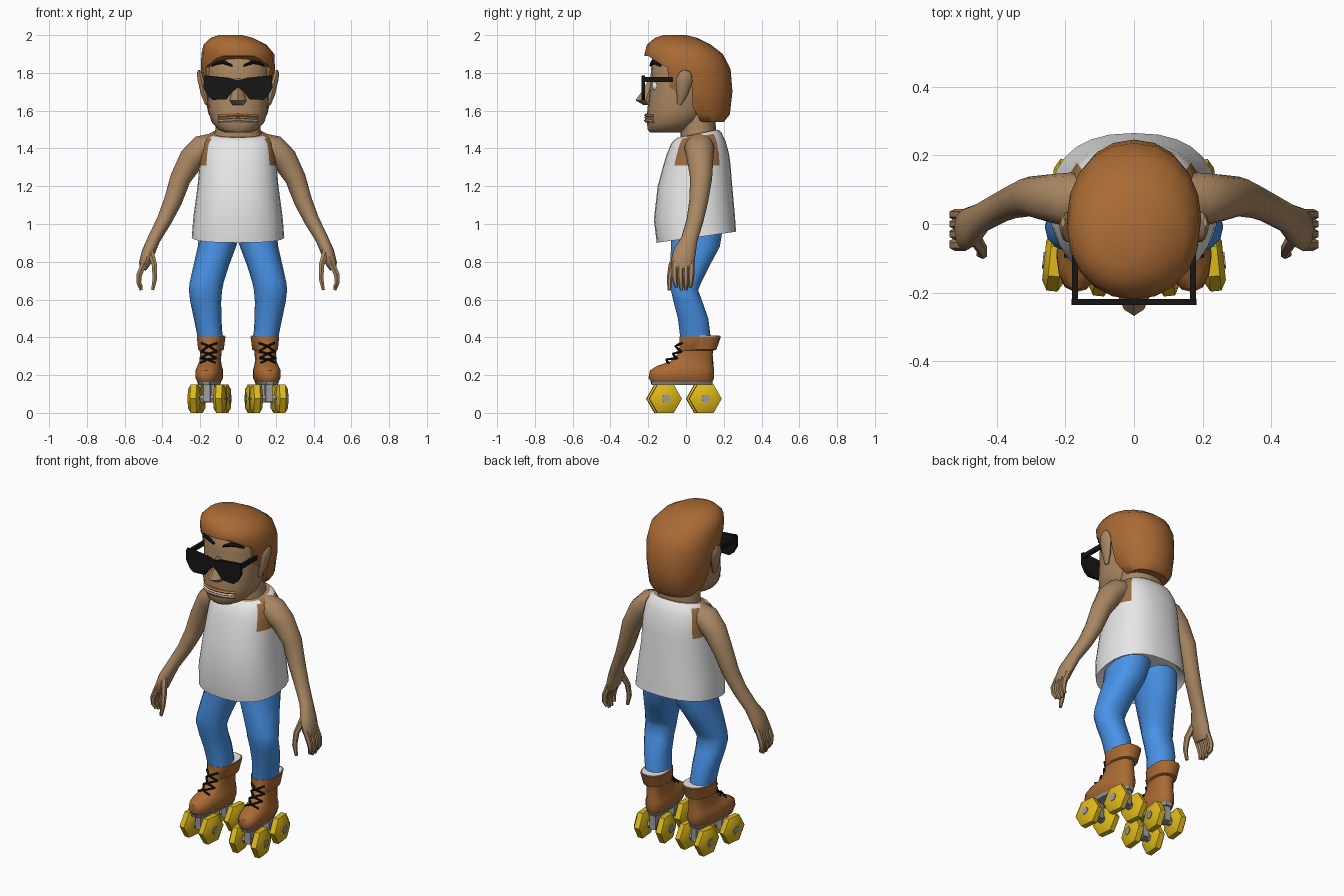
import bpy, bmesh, math
from mathutils import Vector, Matrix


def mat(name, r, g, b):
    m = bpy.data.materials.new(name)
    m.diffuse_color = (r, g, b, 1)
    return m


SKIN = mat("skin", .40, .245, .125)
TAN = mat("armhole brown", .32, .155, .055)
BROWN = mat("hair and leather brown", .40, .145, .035)
WHITE = mat("white cloth", .80, .80, .80)
BLUE = mat("blue denim", .065, .29, .80)
YELLOW = mat("wheel yellow", .72, .48, .01)
GREY = mat("metal grey", .34, .34, .36)
BLACK = mat("black", .008, .008, .008)
LIP = mat("lip orange", .55, .22, .05)


def finish(name, bm, *mats):
    bmesh.ops.recalc_face_normals(bm, faces=bm.faces)
    me = bpy.data.meshes.new(name)
    bm.to_mesh(me)
    bm.free()
    for m in mats:
        me.materials.append(m)
    o = bpy.data.objects.new(name, me)
    bpy.context.collection.objects.link(o)
    return o


def skin_rings(name, rings, *mats):
    bm = bmesh.new()
    vs = [[bm.verts.new(p) for p in r] for r in rings]
    n = len(vs[0])
    for a, b in zip(vs, vs[1:]):
        for i in range(n):
            j = (i + 1) % n
            bm.faces.new((a[i], a[j], b[j], b[i]))
    bm.faces.new(vs[0][::-1])
    bm.faces.new(vs[-1])
    return finish(name, bm, *mats)


def oval(n, p):
    for i in range(n):
        a = 2 * math.pi * i / n
        c, s = math.cos(a), math.sin(a)
        yield (math.copysign(abs(c) ** (2 / p), c), math.copysign(abs(s) ** (2 / p), s))


def loft(name, secs, *mats, n=16, p=2.3):
    """Stack of level ovals: (z, y0, y1, x0, x1[, tilt])"""
    rings = []
    for z, y0, y1, x0, x1, *t in secs:
        t = t[0] if t else 0
        cx, cy, rx, ry = (x0 + x1) / 2, (y0 + y1) / 2, (x1 - x0) / 2, (y1 - y0) / 2
        rings.append([(cx + rx * c, cy + ry * s, z + t * ry * s) for c, s in oval(n, p)])
    return skin_rings(name, rings, *mats)


def tube(name, pts, m, n=10):
    """Ovals along a path: (x, y, z, radius along y, other radius)"""
    ps = [Vector(q[:3]) for q in pts]
    rings = []
    for i, q in enumerate(pts):
        t = (ps[min(i + 1, len(ps) - 1)] - ps[max(i - 1, 0)]).normalized()
        u = t.cross(Vector((0, 1, 0))).normalized()
        v = u.cross(t)
        rings.append([ps[i] + v * q[3] * c + u * q[4] * s for c, s in oval(n, 2)])
    return skin_rings(name, rings, m)


def box(name, x0, x1, y0, y1, z0, z1, m):
    return skin_rings(name, [[(x0, y0, z), (x1, y0, z), (x1, y1, z), (x0, y1, z)] for z in (z0, z1)], m)


def disc(name, prof, y, z, m, n=6):
    """Turned part on an x axis: (x, radius)"""
    return skin_rings(name, [[(x, y + r * c, z + r * s) for c, s in oval(n, 2)] for x, r in prof], m)


def mirror(objs):
    for o in objs:
        c = o.copy()
        c.data = o.data.copy()
        c.data.transform(Matrix.Scale(-1, 4, (1, 0, 0)))
        c.data.flip_normals()
        c.name = o.name + "_left"
        bpy.context.collection.objects.link(c)


# Tank top, with brown armholes and a skin neck opening
shirt = loft("tank_top", [
    (.96, -.13, .24, -.21, .21, .14), (.93, -.155, .265, -.245, .245, .14),
    (1.04, -.17, .258, -.236, .236, .08), (1.2, -.15, .245, -.214, .214),
    (1.31, -.12, .236, -.205, .205), (1.37, -.102, .228, -.2, .2), (1.43, -.08, .21, -.19, .19, .05),
    (1.465, -.06, .188, -.17, .17, .15), (1.478, -.045, .17, -.145, .145, .2)],
    WHITE, TAN, SKIN, n=28, p=2.4)
for f in shirt.data.polygons:
    c = f.center
    if abs(c.x) > .14 and 1.31 < c.z < 1.47 and -.05 < c.y < .17:
        f.material_index = 1
    if len(f.vertices) > 4 and c.z > 1.4:
        f.material_index = 2

# Neck, head and nose
loft("neck", [(1.42, -.03, .15, -.135, .135), (1.5, -.03, .16, -.12, .12), (1.6, -.05, .15, -.12, .12)], SKIN)
loft("head", [
    (1.485, -.19, -.03, -.07, .07), (1.5, -.203, .02, -.105, .105), (1.54, -.207, .08, -.14, .14),
    (1.6, -.205, .12, -.158, .158), (1.7, -.195, .16, -.165, .165), (1.8, -.186, .17, -.172, .172),
    (1.88, -.18, .15, -.165, .165), (1.94, -.13, .1, -.12, .12)], SKIN, n=20)
loft("nose", [(1.63, -.225, -.17, -.03, .03), (1.655, -.268, -.16, -.045, .045),
              (1.70, -.235, -.16, -.03, .03), (1.77, -.195, -.16, -.018, .018)], SKIN, n=8, p=1.6)

# Lips and teeth
for nm, z, r, m in (("lips", 1.576, .009, LIP), ("teeth", 1.563, .005, WHITE), ("lower_lip", 1.548, .011, SKIN)):
    tube(nm, [(x, y, z - abs(x) * .05, .012, r) for x, y in
              ((-.1, -.17), (-.05, -.2), (0, -.21), (.05, -.2), (.1, -.17))], m, 6)

# Hair: full shell with the face cut out by a side profile
hair = loft("hair", [
    (1.54, .03, .2, -.12, .12), (1.58, -.08, .232, -.155, .155), (1.7, -.18, .246, -.183, .183),
    (1.82, -.208, .236, -.196, .196), (1.9, -.22, .195, -.194, .192), (1.95, -.207, .13, -.182, .15),
    (1.985, -.165, .06, -.145, .08), (2.0, -.12, .0, -.10, .02)], BROWN, n=20, p=2.1)
profile = [(-.5, 1.895), (-.2, 1.89), (-.15, 1.855), (-.1, 1.83), (-.085, 1.72), (-.045, 1.70), (-.035, 1.77),
           (.0, 1.79), (.03, 1.74), (.035, 1.62), (.07, 1.56), (.1, 1.4), (-.5, 1.4)]
cutter = skin_rings("hair_cutter", [[(x, y, z) for y, z in profile] for x in (-.5, .5)], BROWN)
cutter.hide_render = True
mod = hair.modifiers.new("face_cut", "BOOLEAN")
mod.operation, mod.object, mod.solver = "DIFFERENCE", cutter, "EXACT"
bpy.context.view_layer.objects.active = hair
bpy.ops.object.modifier_apply(modifier=mod.name)
bpy.data.objects.remove(cutter)

# Sunglasses front
half = [(.05, 1.775), (.18, 1.787), (.182, 1.72), (.157, 1.675), (.135, 1.657), (.06, 1.66), (.03, 1.70)]
outline = [(0, 1.76)] + half + [(0, 1.725)] + [(-x, z) for x, z in half[::-1]]
skin_rings("sunglasses_front", [[(x, y, z) for x, z in outline] for y in (-.236, -.218)], BLACK)

side = []  # parts made once on +x and mirrored
side.append(box("sunglasses_temple", .163, .18, -.22, -.07, 1.752, 1.777, BLACK))
side.append(tube("eyebrow", [(.03, -.186, 1.838, .008, .006), (.075, -.178, 1.857, .01, .012),
                             (.11, -.16, 1.853, .01, .01), (.137, -.135, 1.838, .008, .005)], BLACK, 6))
bm = bmesh.new()
bmesh.ops.create_uvsphere(bm, u_segments=10, v_segments=6, radius=.03,
                          matrix=Matrix.Translation((.085, -.152, 1.73)))
side.append(finish("eye", bm, WHITE))
side.append(tube("ear", [(.165, -.035, 1.635, .012, .01), (.18, -.02, 1.69, .03, .018),
                         (.194, -.01, 1.76, .044, .02), (.204, 0, 1.795, .034, .014),
                         (.207, .005, 1.812, .014, .006)], SKIN))

# Arm with palm, fingers and thumb
side.append(tube("arm", [
    (.12, .075, 1.435, .065, .05), (.185, .07, 1.405, .08, .07), (.245, .075, 1.345, .07, .068),
    (.305, .08, 1.24, .058, .055), (.345, .067, 1.12, .05, .048), (.39, .048, 1.02, .045, .04),
    (.445, .018, .92, .044, .034), (.475, -.008, .85, .06, .035), (.495, -.018, .79, .062, .03),
    (.503, -.02, .76, .05, .018)], SKIN, 12))
for i, y in enumerate((-.062, -.03, .0, .028)):
    tip = .65 + (.015 if i in (0, 3) else 0)
    side.append(tube("finger", [(.495, y, .80, .016, .017), (.523, y, .73, .016, .017),
                                (.525, y * .9, .69, .014, .014), (.512, y * .8, tip, .009, .01)], SKIN, 6))
side.append(tube("thumb", [(.465, -.04, .86, .02, .02), (.442, -.075, .78, .018, .016),
                           (.44, -.088, .71, .014, .014), (.452, -.088, .65, .009, .009)], SKIN, 6))

# Trouser leg
side.append(loft("trouser_leg", [
    (.99, -.08, .2, -.02, .2), (.88, -.082, .182, .01, .213), (.78, -.087, .128, .048, .236),
    (.69, -.086, .082, .076, .256), (.65, -.082, .066, .084, .26), (.59, -.068, .088, .089, .253),
    (.5, -.045, .12, .088, .234), (.38, -.03, .135, .08, .21)], BLUE, n=14, p=2.2))

# Roller skate, built pointing forward then turned slightly outward
skate = [
    loft("boot", [
        (.163, -.185, .14, -.058, .058), (.185, -.2, .15, -.07, .07), (.225, -.192, .15, -.07, .07),
        (.248, -.155, .147, -.062, .062), (.272, -.085, .145, -.056, .056), (.31, -.045, .142, -.056, .056),
        (.33, -.04, .145, -.058, .058), (.335, -.036, .162, -.068, .068), (.405, -.034, .186, -.076, .076)],
        BROWN, n=16, p=2.4),
    loft("boot_lining", [(.39, -.025, .175, -.068, .068), (.409, -.028, .178, -.07, .07)], WHITE, n=16, p=2.4),
    loft("skate_plate", [(.148, -.185, .14, -.052, .052), (.164, -.19, .145, -.06, .06)], GREY, n=14, p=2.6)]
rows = [(.37, -.042), (.325, -.046), (.29, -.07), (.265, -.115)]
for (za, ya), (zb, yb) in zip(rows, rows[1:]):
    for s in (-1, 1):
        skate.append(tube("lace", [(s * .042, ya + .018, za, .006, .006),
                                   (0, (ya + yb) / 2 - .012, (za + zb) / 2 + .006, .006, .006),
                                   (-s * .042, yb + .018, zb, .006, .006)], BLACK, 5))
for y in (-.117, .095):
    skate.append(box("truck", -.018, .018, y - .03, y + .03, .06, .15, GREY))
    skate.append(disc("axle", [(-.104, .024), (.104, .024)], y, .075, GREY, 6))
    for x in (-.068, .068):
        skate.append(disc("wheel", [(x - .032, .058), (x - .016, .0866), (x + .016, .0866), (x + .032, .058)],
                          y, .075, YELLOW, 6))
turn = Matrix.Translation((.15, 0, 0)) @ Matrix.Rotation(math.radians(6), 4, "Z")
for o in skate:
    o.data.transform(turn)

mirror(side + skate)

# Smooth shading with sharp edges kept
for o in bpy.context.scene.objects:
    o.select_set(True)
bpy.context.view_layer.objects.active = shirt
bpy.ops.object.shade_smooth_by_angle(angle=math.radians(45))
